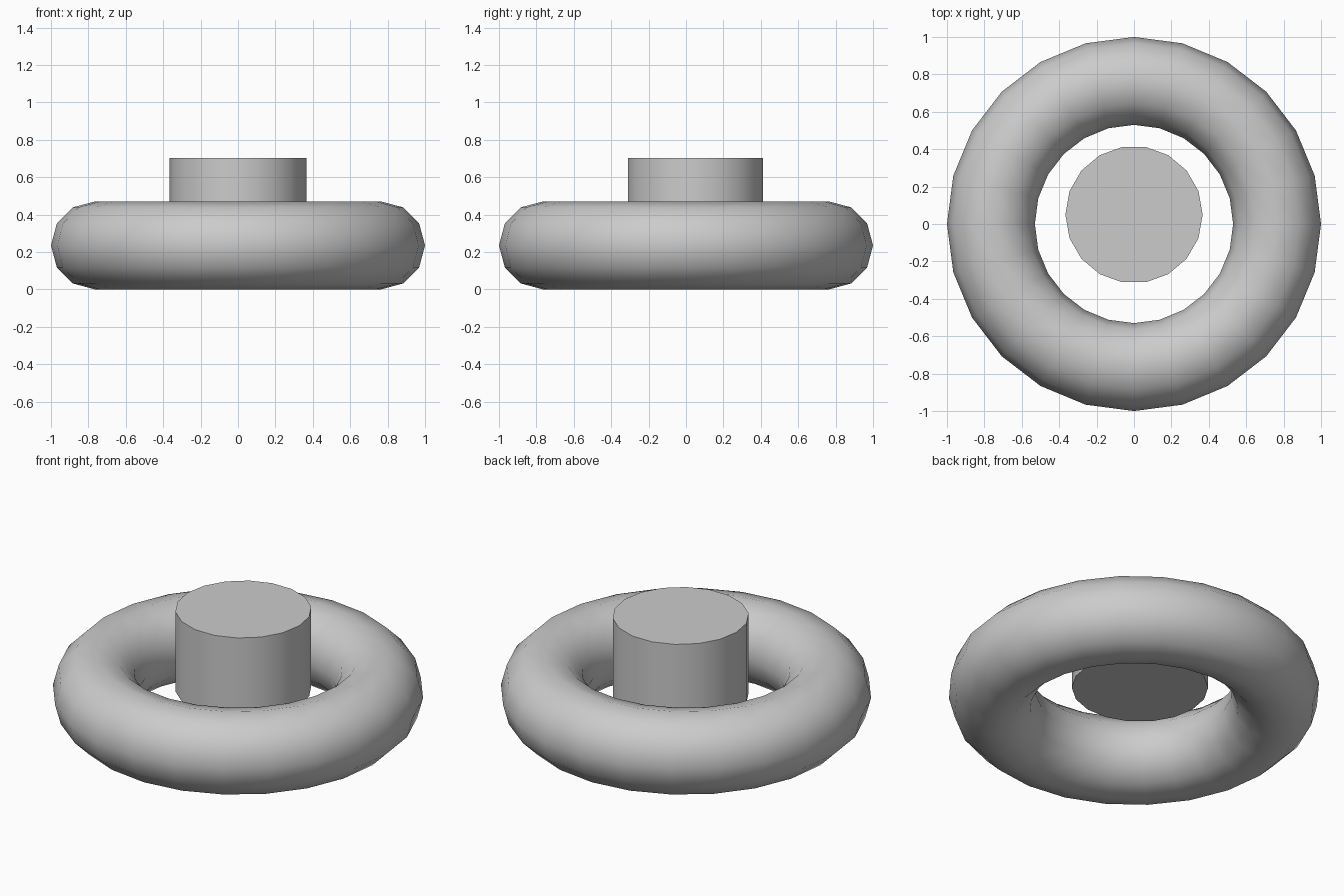
import bpy
import math

if "Cube" in bpy.data.objects:
    bpy.data.objects.remove(bpy.data.objects["Cube"])

# Ring lying flat on the ground
bpy.ops.mesh.primitive_torus_add(
    major_segments=24, minor_segments=12,
    major_radius=0.765, minor_radius=0.235, location=(0, 0, 0.235))
ring = bpy.context.object
ring.name = "ring"
bpy.ops.object.shade_smooth()

# Floating plug in the middle, set slightly towards the back
bottom, top = 0.23, 0.703
bpy.ops.mesh.primitive_cylinder_add(
    vertices=18, radius=0.367, depth=top - bottom,
    location=(0, 0.05, (bottom + top) / 2), rotation=(0, 0, math.pi / 2))
plug = bpy.context.object
plug.name = "centre_plug"
bpy.ops.object.shade_smooth_by_angle(angle=math.radians(40))
